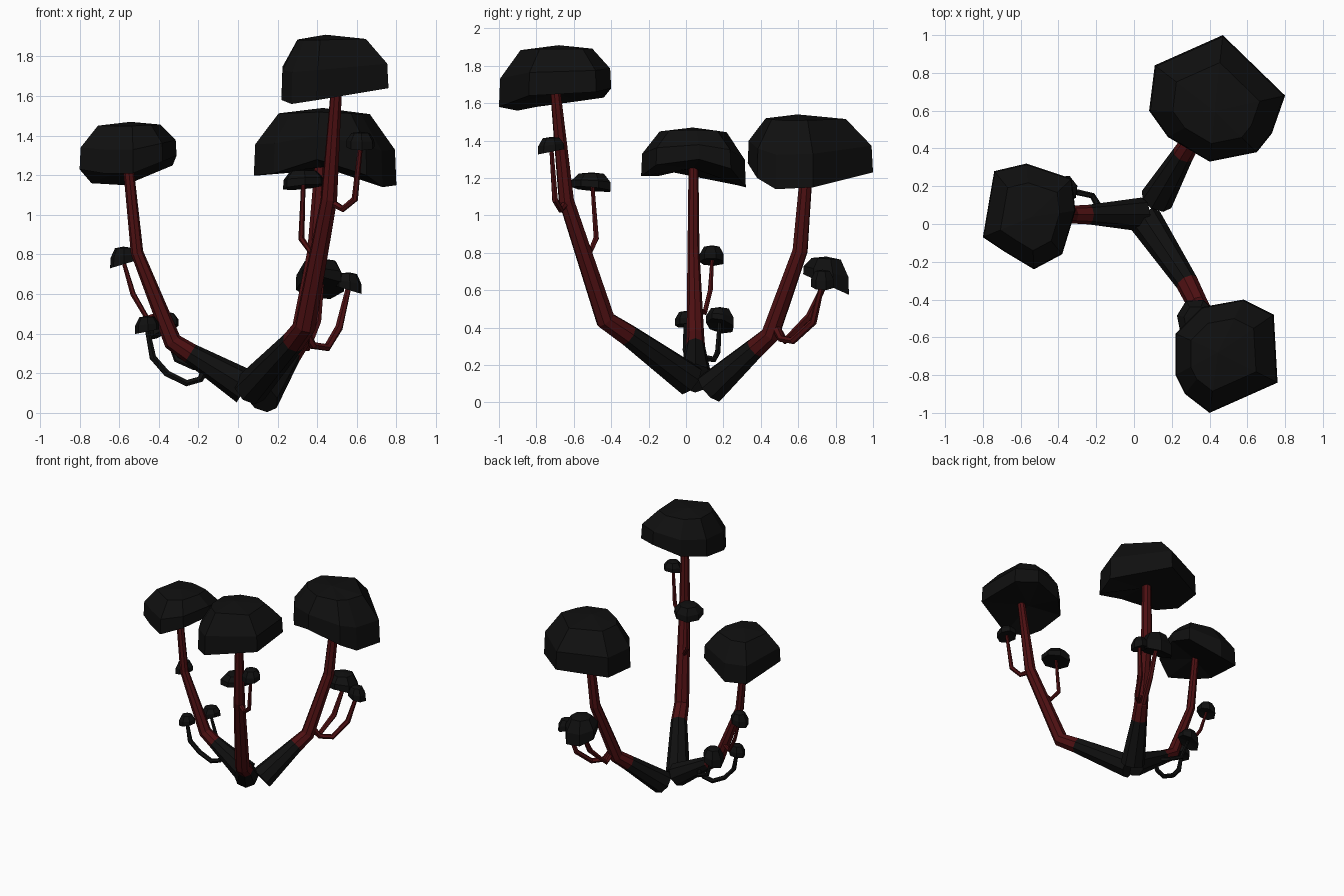
import bpy, bmesh, math, random
from mathutils import Vector

random.seed(4)
cube = bpy.data.objects.get("Cube")
if cube:
    bpy.data.objects.remove(cube)


def material(name, color):
    m = bpy.data.materials.new(name)
    m.use_nodes = True
    m.diffuse_color = color
    m.node_tree.nodes["Principled BSDF"].inputs["Base Color"].default_value = color
    return m


BLACK = material("charcoal black", (0.005, 0.005, 0.005, 1))
RED = material("dark red", (0.075, 0.005, 0.006, 1))


def finish(bm, name, mats):
    bmesh.ops.recalc_face_normals(bm, faces=bm.faces)
    mesh = bpy.data.meshes.new(name)
    bm.to_mesh(mesh)
    bm.free()
    for m in mats:
        mesh.materials.append(m)
    bpy.context.collection.objects.link(bpy.data.objects.new(name, mesh))


def bridge(bm, a, b, index=0):
    n = len(a)
    for i in range(n):
        f = bm.faces.new((a[i], a[(i + 1) % n], b[(i + 1) % n], b[i]))
        f.material_index = index


def tube(name, path, radii, mats, sides=6):
    """Faceted tapering tube; the first segment uses the first material."""
    pts = [Vector(p) for p in path]
    side = (pts[-1] - pts[0]).cross(Vector((0, 0, 1))).normalized()
    bm = bmesh.new()
    rings = []
    for i, p in enumerate(pts):
        before = (p - pts[max(i - 1, 0)]).normalized()
        after = (pts[min(i + 1, len(pts) - 1)] - p).normalized()
        t = (before + after).normalized()
        s = (side - t * side.dot(t)).normalized()
        u = t.cross(s)
        angles = [math.tau * k / sides for k in range(sides)]
        rings.append([bm.verts.new(p + radii[i] * (s * math.cos(a) + u * math.sin(a)))
                      for a in angles])
    for i in range(len(rings) - 1):
        bridge(bm, rings[i], rings[i + 1], min(i, len(mats) - 1))
    bm.faces.new(rings[0])
    bm.faces.new(rings[-1]).material_index = len(mats) - 1
    finish(bm, name, mats)


def cap(name, rim, top, crown=0.64):
    """Domed cap over an uneven rim, with a slightly hollow underside."""
    rim = [Vector(p) for p in rim]
    mid = sum(rim, Vector()) / len(rim)
    bm = bmesh.new()

    def ring(scale, lift):
        out = []
        for p in rim:
            q = mid.lerp(p, scale)
            q.z = p.z + (top - p.z) * lift
            out.append(bm.verts.new(q))
        return out

    levels = [ring(1, 0), ring(0.98, 0.46), ring(crown, 0.92)]
    for a, b in zip(levels, levels[1:]):
        bridge(bm, a, b)
    peak = bm.verts.new((mid.x, mid.y, top))
    hollow = bm.verts.new((mid.x, mid.y, mid.z + (top - mid.z) * 0.12))
    for loop, tip in ((levels[-1], peak), (levels[0], hollow)):
        for i in range(len(loop)):
            bm.faces.new((loop[i], loop[(i + 1) % len(loop)], tip))
    finish(bm, name, [BLACK])


def small_cap(name, center, radius, height, tilt=(0, 0)):
    rim = []
    for k in range(7):
        a = math.tau * k / 7 + 0.3
        r = radius * random.uniform(0.93, 1.05)
        x, y = r * math.cos(a), r * math.sin(a)
        rim.append((center[0] + x, center[1] + y, center[2] + tilt[0] * x + tilt[1] * y))
    cap(name, rim, center[2] + height)


# Main stems: black root, red upper stem
stems = {
    "right": ([(0.04, 0.05, 0.13), (-0.24, 0.05, 0.3), (-0.33, 0.05, 0.36),
               (-0.51, 0.04, 0.81), (-0.56, 0.04, 1.3)],
              [0.09, 0.052, 0.047, 0.032, 0.026]),
    "front": ([(0.06, 0.02, 0.12), (0.28, -0.31, 0.36), (0.34, -0.43, 0.44),
               (0.46, -0.64, 1.08), (0.5, -0.7, 1.68)],
              [0.09, 0.06, 0.055, 0.042, 0.028]),
    "back": ([(0.12, 0.13, 0.075), (0.26, 0.37, 0.29), (0.31, 0.45, 0.36),
              (0.39, 0.61, 0.81), (0.42, 0.645, 1.25)],
             [0.09, 0.058, 0.052, 0.042, 0.034]),
}
for place, (path, radii) in stems.items():
    tube(place + "_stem", path, radii, [BLACK, RED], 8)

# Large caps
cap("right_cap", [(-0.57, 0.32, 1.15), (-0.33, 0.24, 1.25), (-0.31, 0.07, 1.3),
                  (-0.38, -0.16, 1.27), (-0.53, -0.24, 1.21), (-0.68, -0.15, 1.21),
                  (-0.8, -0.07, 1.23), (-0.74, 0.28, 1.16)], 1.47)
cap("front_cap", [(0.4, -1, 1.58), (0.76, -0.84, 1.64), (0.74, -0.48, 1.66),
                  (0.58, -0.4, 1.68), (0.36, -0.44, 1.63), (0.22, -0.58, 1.61),
                  (0.22, -0.8, 1.58), (0.27, -0.9, 1.56)], 1.91)
cap("back_cap", [(0.47, 1, 1.23), (0.8, 0.68, 1.15), (0.73, 0.48, 1.14),
                 (0.65, 0.38, 1.2), (0.4, 0.33, 1.28), (0.18, 0.46, 1.21),
                 (0.08, 0.6, 1.2), (0.11, 0.84, 1.2)], 1.54)

# Small side mushrooms: path runs from the main stem to the cap
sprouts = [
    ("right_upper", RED, 0.014, [(-0.38, 0.06, 0.5), (-0.46, 0.1, 0.48),
     (-0.53, 0.13, 0.6), (-0.58, 0.14, 0.77)], 0.07, 0.09, (0.3, 0)),
    ("right_lower", BLACK, 0.018, [(-0.16, 0.05, 0.23), (-0.19, 0.04, 0.17),
     (-0.26, 0.03, 0.15), (-0.36, 0.02, 0.2), (-0.43, 0, 0.28),
     (-0.46, 0, 0.43)], 0.062, 0.08, (0.2, 0)),
    ("right_rear", BLACK, 0.016, [(-0.18, 0.08, 0.24), (-0.22, 0.15, 0.23),
     (-0.31, 0.17, 0.27), (-0.37, 0.18, 0.43)], 0.077, 0.1, (0.5, -0.2)),
    ("front_upper", RED, 0.017, [(0.46, -0.64, 1.07), (0.53, -0.67, 1.03),
     (0.59, -0.7, 1.08), (0.62, -0.72, 1.36)], 0.072, 0.08, (0, 0.2)),
    ("front_lower", RED, 0.016, [(0.42, -0.56, 0.87), (0.37, -0.51, 0.81),
     (0.32, -0.48, 0.88), (0.33, -0.5, 1.16)], 0.11, 0.09, (0.1, -0.1)),
    ("back_large", RED, 0.021, [(0.32, 0.47, 0.42), (0.35, 0.53, 0.33),
     (0.4, 0.66, 0.46), (0.42, 0.75, 0.65)], 0.125, 0.15, (0, -0.45)),
    ("back_small", RED, 0.02, [(0.34, 0.48, 0.4), (0.38, 0.51, 0.34),
     (0.45, 0.57, 0.33), (0.51, 0.68, 0.43), (0.56, 0.73, 0.64)], 0.067, 0.09, (-0.3, 0)),
]
for name, mat, thick, path, radius, height, tilt in sprouts:
    radii = [thick * 1.2] + [thick] * (len(path) - 2) + [thick * 0.7]
    tube(name + "_sprout_stem", path, radii, [mat], 6)
    x, y, z = path[-1]
    small_cap(name + "_sprout_cap", (x, y, z - 0.02), radius, height, tilt)
